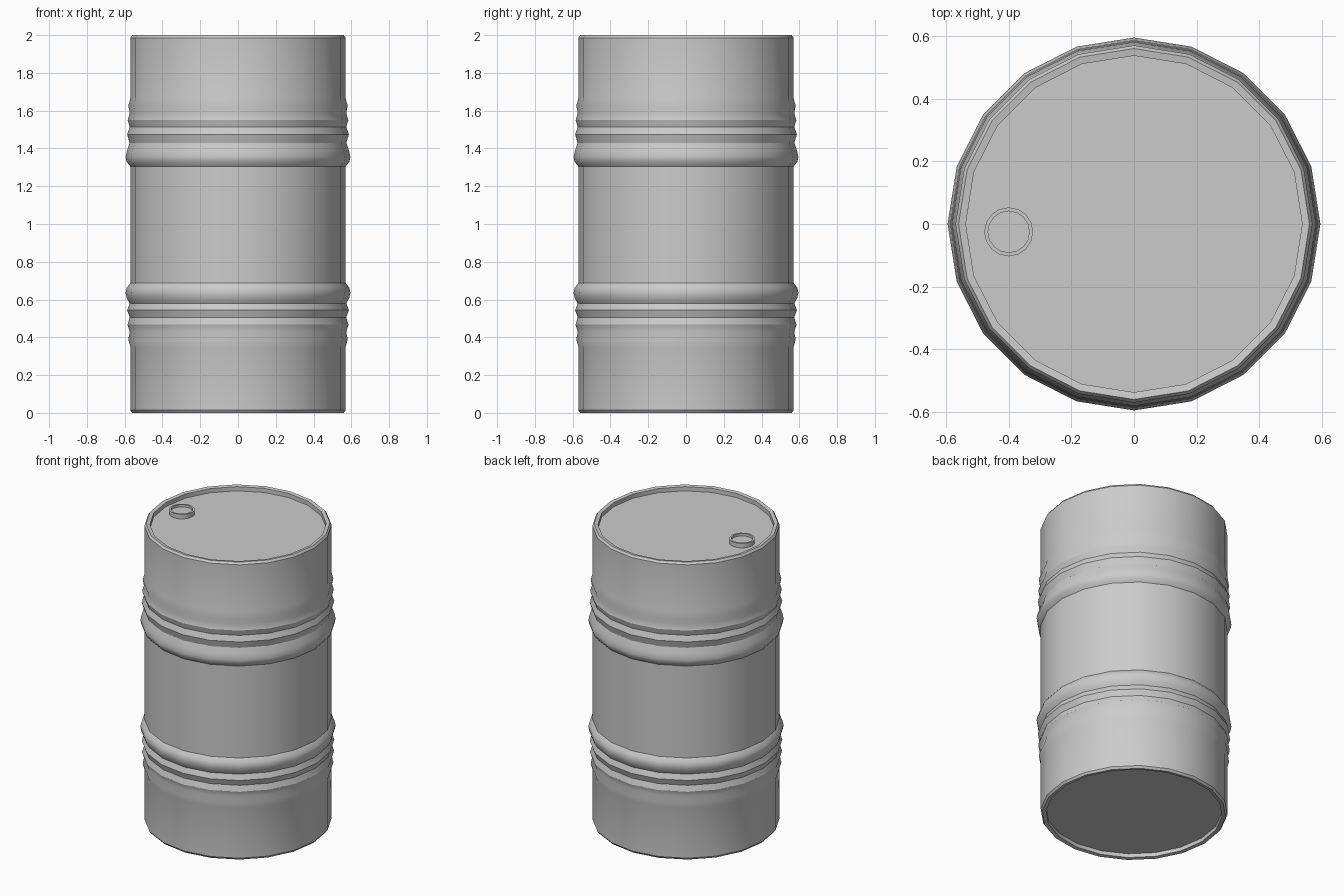
import bpy, bmesh, math
from mathutils import Vector

if "Cube" in bpy.data.objects:
    bpy.data.objects.remove(bpy.data.objects["Cube"])


def revolve(name, profile, sides, center=(0, 0)):
    """Turn an axis-to-axis profile of (radius, z) into a closed solid."""
    bm = bmesh.new()
    rings = []
    for r, z in profile:
        if r == 0:
            rings.append([bm.verts.new((center[0], center[1], z))])
        else:
            rings.append([bm.verts.new((center[0] + r * math.cos(2 * math.pi * i / sides),
                                        center[1] + r * math.sin(2 * math.pi * i / sides), z))
                          for i in range(sides)])
    for a, b in zip(rings, rings[1:]):
        for i in range(sides):
            j = (i + 1) % sides
            quad = [a[i % len(a)], a[j % len(a)], b[j % len(b)], b[i % len(b)]]
            bm.faces.new(list(dict.fromkeys(quad)))
    bmesh.ops.recalc_face_normals(bm, faces=bm.faces)
    mesh = bpy.data.meshes.new(name)
    bm.to_mesh(mesh)
    bm.free()
    obj = bpy.data.objects.new(name, mesh)
    bpy.context.collection.objects.link(obj)
    bpy.ops.object.select_all(action='DESELECT')
    obj.select_set(True)
    bpy.context.view_layer.objects.active = obj
    bpy.ops.object.shade_smooth_by_angle(angle=math.radians(30))
    return obj


def ridges(peaks):
    """Small rolled ridges, each a valley, a peak and a valley."""
    pts = []
    for r, z in peaks:
        pts += [(r, z), (0.573, z + 0.038)]
    return pts[:-1]


# Barrel shell: recessed base, ridges, two big hoops, rim and recessed lid
R = 0.57
profile = [(0, 0.03), (0.537, 0.03), (0.537, 0.004), (0.56, 0.0), (R, 0.014), (R, 0.35)]
profile += ridges([(0.581, 0.39), (0.585, 0.467), (0.587, 0.544)])
profile += [(0.573, 0.58), (0.588, 0.605), (0.595, 0.636), (0.59, 0.662), (R, 0.687)]
profile += [(R, 1.305), (0.59, 1.33), (0.595, 1.355), (0.588, 1.388), (0.574, 1.43)]
profile += ridges([(0.587, 1.475), (0.584, 1.55), (0.581, 1.625)])
profile += [(R, 1.665), (R, 1.986), (0.56, 2.0), (0.537, 1.996), (0.537, 1.968), (0, 1.968)]
revolve("barrel_shell", profile, 20)

# Filler cap: low collar with a sunken top
revolve("filler_cap", [(0, 1.96), (0.078, 1.96), (0.078, 1.998), (0.066, 1.998),
                       (0.066, 1.982), (0, 1.982)], 16, (-0.4, -0.025))
